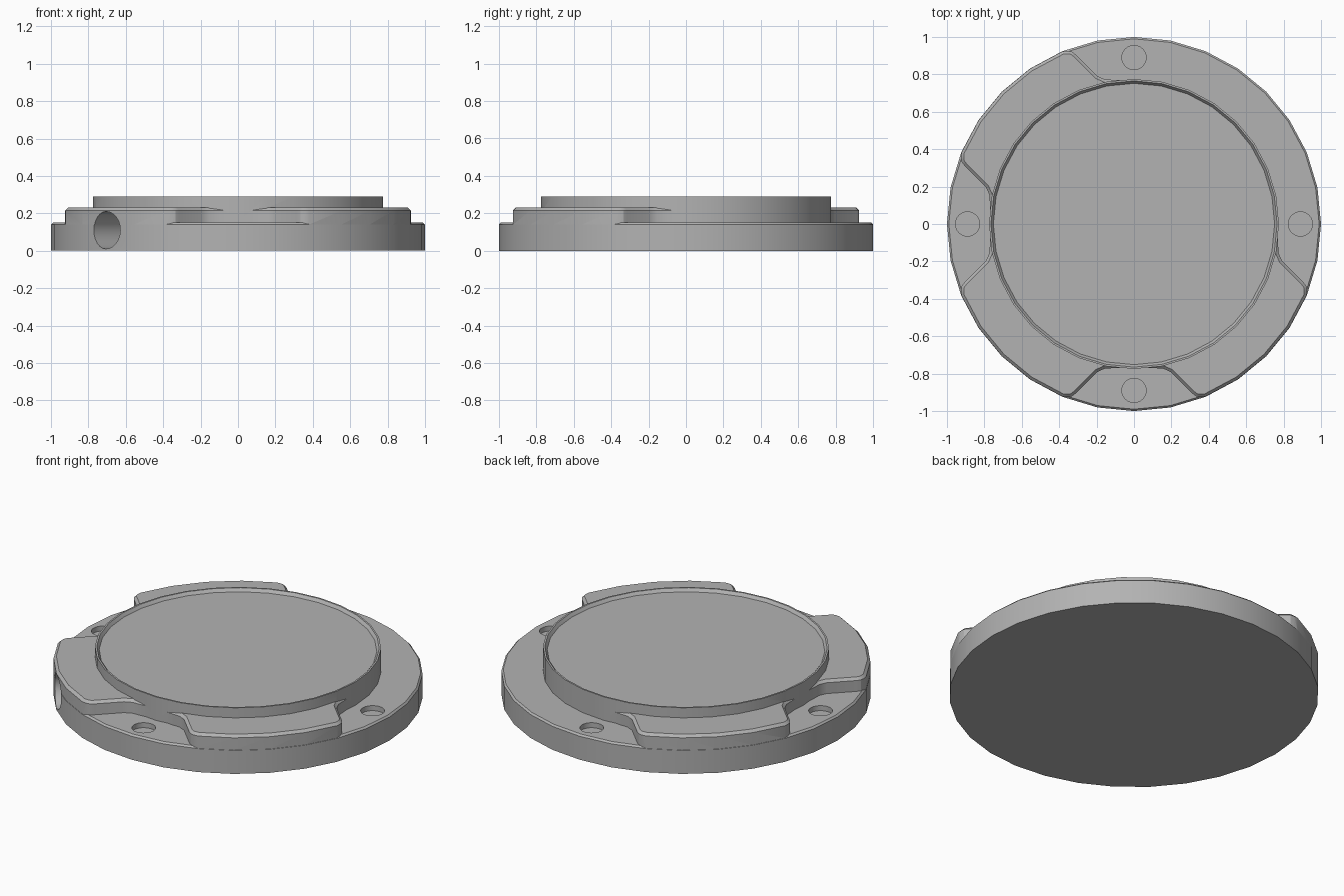
import bpy, bmesh, math
from mathutils import Matrix, Vector

if "Cube" in bpy.data.objects:
    bpy.data.objects.remove(bpy.data.objects["Cube"])

grey = bpy.data.materials.new("light_grey")
grey.diffuse_color = (0.45, 0.45, 0.45, 1)
grey.use_nodes = True
grey.node_tree.nodes["Principled BSDF"].inputs["Base Color"].default_value = grey.diffuse_color


def make(name, bm, helper=False):
    bmesh.ops.recalc_face_normals(bm, faces=bm.faces)
    me = bpy.data.meshes.new(name)
    bm.to_mesh(me)
    bm.free()
    me.materials.append(grey)
    ob = bpy.data.objects.new(name, me)
    bpy.context.collection.objects.link(ob)
    ob.hide_render = helper
    return ob


def lathe(name, profile, sides=32, matrix=Matrix(), helper=False):
    """Closed turned solid from (radius, height) pairs."""
    bm = bmesh.new()
    rings = []
    for r, z in profile:
        rings.append([bm.verts.new((r * math.cos(2 * math.pi * i / sides),
                                    r * math.sin(2 * math.pi * i / sides), z))
                      for i in range(sides)])
    for a, b in zip(rings, rings[1:]):
        for i in range(sides):
            j = (i + 1) % sides
            bm.faces.new((a[i], a[j], b[j], b[i]))
    bm.faces.new(rings[0])
    bm.faces.new(rings[-1])
    bm.transform(matrix)
    return make(name, bm, helper)


def pad(name, angle):
    """Raised pad with rounded corners, flared roots and a chamfered top."""
    half = [(0.50, 0.55), (0.55, 0.53), (0.62, 0.47), (0.655, 0.437), (0.70, 0.42),
            (0.865, 0.42), (0.888, 0.416), (0.905, 0.403)]
    R = 0.999
    half += [(R * math.cos(math.radians(a)), R * math.sin(math.radians(a)))
             for a in (22.5, 11.25)]
    outline = half + [(R, 0)] + [(u, -v) for u, v in reversed(half)]
    bm = bmesh.new()
    face = bm.faces.new([bm.verts.new((u, v, 0.1)) for u, v in outline])
    ext = bmesh.ops.extrude_face_region(bm, geom=[face], use_keep_orig=True)["geom"]
    bmesh.ops.translate(bm, vec=(0, 0, 0.115),
                        verts=[g for g in ext if isinstance(g, bmesh.types.BMVert)])
    bmesh.ops.recalc_face_normals(bm, faces=bm.faces)
    top = max(bm.faces, key=lambda f: f.calc_center_median().z)
    bmesh.ops.inset_region(bm, faces=[top], thickness=0.015, use_even_offset=True)
    bmesh.ops.translate(bm, vec=(0, 0, 0.015), verts=top.verts)
    bm.transform(Matrix.Rotation(math.radians(angle), 4, 'Z'))
    return make(name, bm, True)


# Base flange with a chamfered rim
body = lathe("round_base", [(1, 0), (1, 0.14), (0.99, 0.15)])

# Three raised pads and the shallow-dished centre disc
adds = [pad("raised_pad", a) for a in (135, 225, 315)]
adds.append(lathe("centre_disc", [(0.775, 0.05), (0.775, 0.29),
                                  (0.765, 0.29), (0.752, 0.272)], helper=True))

# Four screw holes and the radial port through one pad
cuts = [lathe("screw_hole_cutter", [(0.065, 0.12), (0.065, 0.4)], 24,
              Matrix.Translation((0.89 * x, 0.89 * y, 0)), True)
        for x, y in ((1, 0), (-1, 0), (0, 1), (0, -1))]
d = Vector((-1, -1, 0)).normalized()
cuts.append(lathe("side_port_cutter", [(0.1, 0.7), (0.1, 1.2)], 24,
                  Matrix.Translation((0, 0, 0.11)) @
                  d.to_track_quat('Z', 'Y').to_matrix().to_4x4(), True))

for ob, op in [(o, 'UNION') for o in adds] + [(o, 'DIFFERENCE') for o in cuts]:
    m = body.modifiers.new(ob.name, 'BOOLEAN')
    m.object, m.operation, m.solver = ob, op, 'EXACT'

# Bake the booleans, then drop the helpers
bpy.context.view_layer.update()
dg = bpy.context.evaluated_depsgraph_get()
baked = bpy.data.meshes.new_from_object(body.evaluated_get(dg))
body.modifiers.clear()
body.data = baked
for ob in adds + cuts:
    bpy.data.objects.remove(ob)

bpy.ops.object.select_all(action='DESELECT')
body.select_set(True)
bpy.context.view_layer.objects.active = body
bpy.ops.object.shade_smooth_by_angle(angle=math.radians(25))
